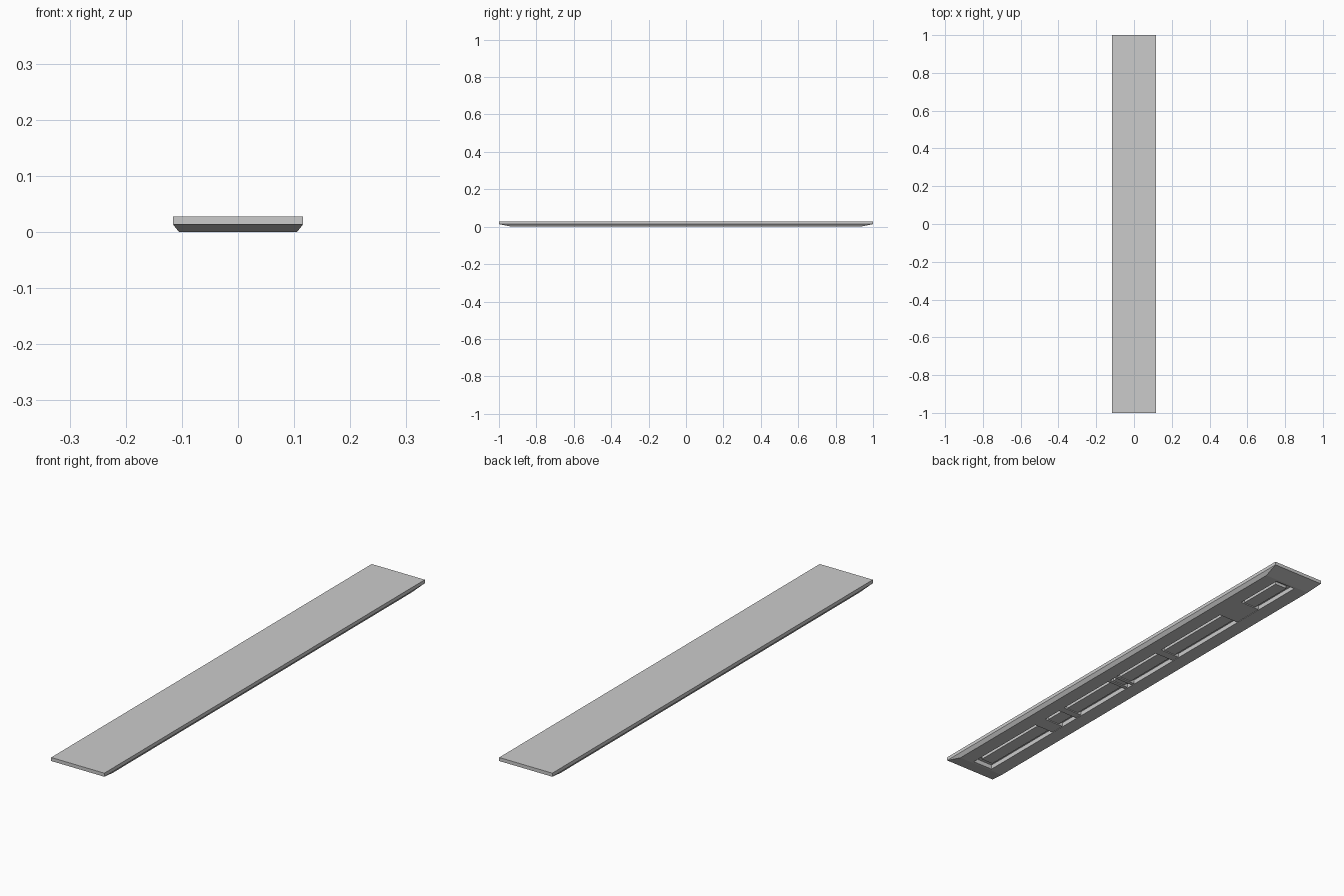
import bpy, bmesh

if "Cube" in bpy.data.objects:
    bpy.data.objects.remove(bpy.data.objects["Cube"])

def box(name, x0, x1, y0, y1, z0, z1):
    bm = bmesh.new()
    bmesh.ops.create_cube(bm, size=1)
    for v in bm.verts:
        v.co.x = x1 if v.co.x > 0 else x0
        v.co.y = y1 if v.co.y > 0 else y0
        v.co.z = z1 if v.co.z > 0 else z0
    me = bpy.data.meshes.new(name)
    bm.to_mesh(me)
    bm.free()
    ob = bpy.data.objects.new(name, me)
    bpy.context.collection.objects.link(ob)
    return ob

# plank: stacked rectangles, from the top down around the bevel and into the recess
rings = [(0.116, 1.0, 0.028), (0.116, 1.0, 0.014), (0.105, 0.932, 0.0),
         (0.045, 0.922, 0.0), (0.045, 0.922, 0.018)]
bm = bmesh.new()
loops = [[bm.verts.new((sx * x, sy * y, z))
          for sx, sy in ((-1, -1), (1, -1), (1, 1), (-1, 1))] for x, y, z in rings]
for a, b in zip(loops, loops[1:]):
    for i in range(4):
        j = (i + 1) % 4
        bm.faces.new((a[i], b[i], b[j], a[j]))
bm.faces.new(loops[0])
bm.faces.new(loops[-1][::-1])
bmesh.ops.recalc_face_normals(bm, faces=bm.faces)
me = bpy.data.meshes.new("plank")
bm.to_mesh(me)
bm.free()
bpy.context.collection.objects.link(bpy.data.objects.new("plank", me))

# raised strip along the middle of the recess
box("recess_strip", -0.027, 0.027, -0.895, 0.895, 0.006, 0.02)

# blocks and thin bars bridging the recess: centre y, length
for i, (y, length) in enumerate([(0.64, 0.13), (0.2, 0.035), (-0.06, 0.015),
                                 (-0.1, 0.015), (-0.39, 0.03), (-0.52, 0.06)]):
    box(f"cross_block_{i + 1}", -0.045, 0.045, y - length / 2, y + length / 2, 0.002, 0.02)
